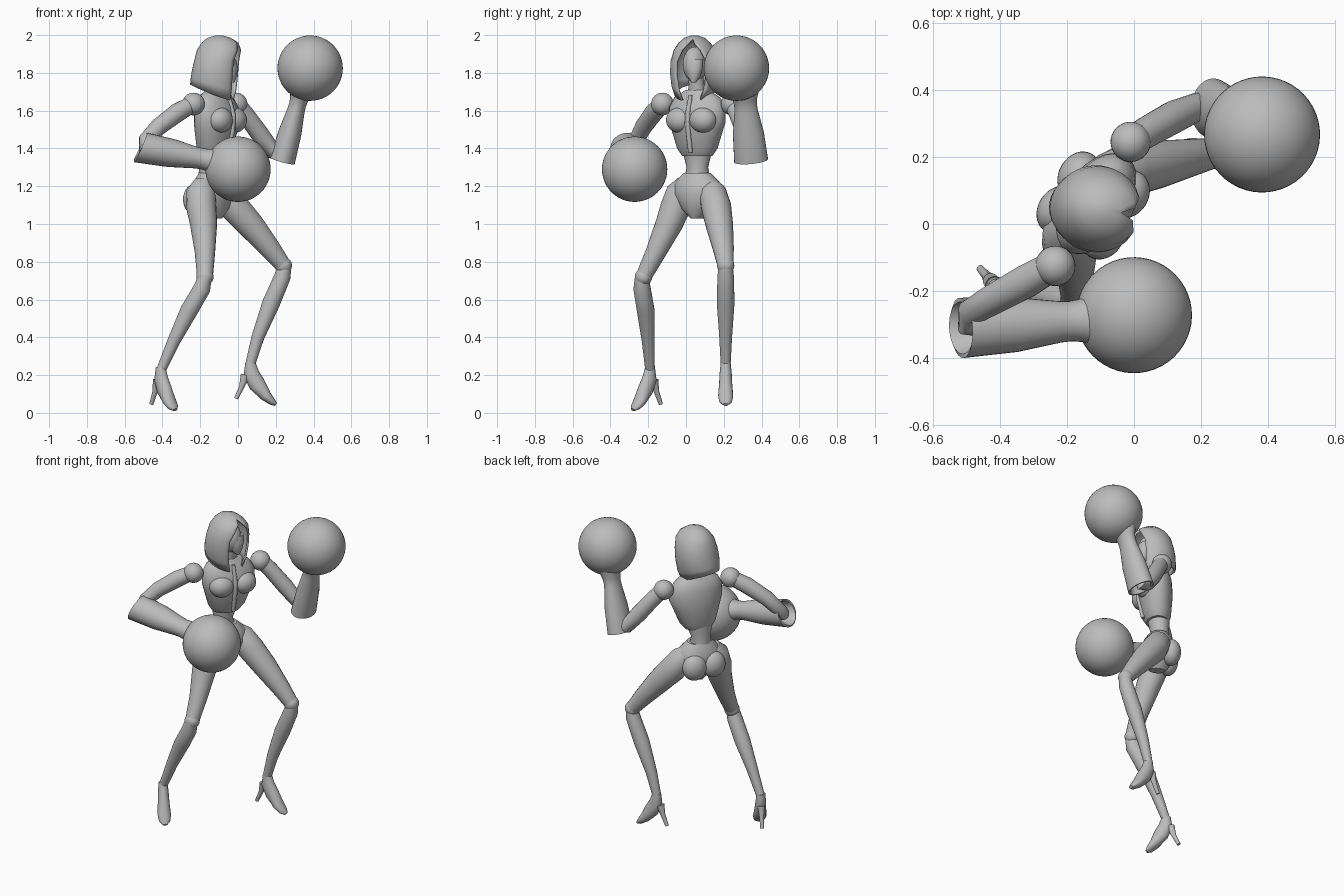
import bpy, bmesh
from math import sin, cos, pi, radians
from mathutils import Vector as V

cube = bpy.data.objects.get("Cube")
if cube:
    bpy.data.objects.remove(cube, do_unlink=True)

grey = bpy.data.materials.new("plain grey")
grey.use_nodes = True
tone = (0.5, 0.5, 0.5, 1)
grey.diffuse_color = tone
grey.node_tree.nodes["Principled BSDF"].inputs["Base Color"].default_value = tone

UP = V((0, 0, 1))
SIDE = V((0.52, 0.855, 0)).normalized()     # torso's own left
FRONT = V((SIDE.y, -SIDE.x, 0))


def finish(name, bm, angle=40):
    bmesh.ops.recalc_face_normals(bm, faces=bm.faces)
    mesh = bpy.data.meshes.new(name)
    bm.to_mesh(mesh)
    bm.free()
    ob = bpy.data.objects.new(name, mesh)
    bpy.context.collection.objects.link(ob)
    mesh.materials.append(grey)
    bpy.ops.object.select_all(action="DESELECT")
    ob.select_set(True)
    bpy.context.view_layer.objects.active = ob
    bpy.ops.object.shade_smooth_by_angle(angle=radians(angle))
    return ob


def bridge(bm, rings, closed=True):
    for low, high in zip(rings, rings[1:]):
        n = len(low)
        for i in range(n if closed else n - 1):
            j = (i + 1) % n
            bm.faces.new((low[i], low[j], high[j], high[i]))


def loft(name, stations, side=SIDE, axis=None, n=20, tilt=None):
    """Elliptical rings (centre, half width, half depth) joined along a path."""
    bm = bmesh.new()
    rings = []
    for k, (c, a, b) in enumerate(stations):
        before, after = stations[max(k - 1, 0)][0], stations[min(k + 1, len(stations) - 1)][0]
        t = (axis or (V(after) - V(before))).normalized()
        u = (side - t * side.dot(t)).normalized()
        w = t.cross(u)
        ring = []
        for i in range(n):
            p = 2 * pi * i / n
            off = u * a * cos(p) + w * b * sin(p)
            if tilt and k < 4:
                off += t * off.z * tilt * (1 - k / 4)
            ring.append(bm.verts.new(V(c) + off))
        rings.append(ring)
    bridge(bm, rings)
    bm.faces.new(rings[0])
    bm.faces.new(rings[-1])
    return finish(name, bm)


def tube(name, points, side=SIDE):
    return loft(name, [((x, y, z), r, r) for x, y, z, r in points], side)


def ball(name, centre, radius, squash=(1, 1, 1), segments=32):
    """Sphere, optionally squashed along the torso's side, front and up."""
    bm = bmesh.new()
    bmesh.ops.create_uvsphere(bm, u_segments=segments, v_segments=segments // 2, radius=radius)
    for v in bm.verts:
        v.co = V(centre) + SIDE * v.co.x * squash[0] + FRONT * v.co.y * squash[1] + UP * v.co.z * squash[2]
    return finish(name, bm)


def column(name, levels):
    return loft(name, [((x, y, z), w, d) for x, y, z, w, d in levels], SIDE, UP, 24)


# Torso: chest armour, waist and pelvis
column("chest", [(-.13, .06, 1.36, .085, .065), (-.125, .06, 1.4, .115, .085),
                 (-.115, .06, 1.5, .15, .1), (-.11, .06, 1.54, .165, .105),
                 (-.115, .06, 1.62, .165, .095), (-.12, .06, 1.67, .135, .075),
                 (-.115, .06, 1.71, .065, .05)])
column("neck", [(-.115, .06, 1.68, .055, .05), (-.1, .055, 1.74, .04, .04), (-.09, .05, 1.8, .04, .04)])
column("waist", [(-.145, .06, 1.22, .075, .065), (-.15, .06, 1.3, .058, .055), (-.135, .06, 1.4, .085, .07)])
column("pelvis", [(-.13, .06, 1.03, .03, .05), (-.13, .06, 1.08, .085, .08), (-.135, .06, 1.16, .14, .1),
                  (-.135, .06, 1.22, .13, .09), (-.14, .06, 1.27, .075, .065)])
for label, s in (("left", 1), ("right", -1)):
    breast = V((-.11, .06, 1.55)) + SIDE * s * .072 + FRONT * .062
    ball(label + "_breast", breast, .075, (1, .85, .9))
    seat = V((-.14, .06, 1.13)) + SIDE * s * .06 - FRONT * .065
    ball(label + "_buttock", seat, .075, (1, .8, 1.1))

# Chest centre ridge and seat belt of the armour
tube("chest_seam", [(*(V((-.11, .06, z)) + FRONT * d), r)
                    for z, d, r in ((1.38, .07, .012), (1.5, .095, .014), (1.58, .098, .014), (1.68, .07, .01))])


# Hood: rings left open at the front, curving shut over the crown
def hood():
    face = V((.98, -.17, 0)).normalized()
    across = UP.cross(face)
    levels = [(1.695, .045, -.135, .113, .1, 28), (1.74, .035, -.122, .122, .116, 36),
              (1.8, .012, -.113, .125, .124, 40), (1.86, 0, -.105, .122, .121, 40),
              (1.92, 0, -.097, .115, .104, 28), (1.955, 0, -.095, .094, .08, 12),
              (1.98, 0, -.1, .06, .052, 0), (1.993, 0, -.1, .015, .013, 0)]
    bm = bmesh.new()
    rings = []
    for z, drop, cx, depth, width, gap in levels:
        ring = []
        for i in range(33):
            p = radians(gap + (360 - 2 * gap) * i / 32)
            c = V((cx, .045, z - drop * cos(p)))
            ring.append(bm.verts.new(c + face * depth * cos(p) + across * width * sin(p)))
        rings.append(ring)
    bridge(bm, rings, closed=False)
    bm.faces.new(rings[-1][:-1])
    bmesh.ops.remove_doubles(bm, verts=bm.verts, dist=.0004)
    ob = finish("hood", bm, 50)
    shell = ob.modifiers.new("cloth thickness", "SOLIDIFY")
    shell.thickness = .012
    shell.offset = 0


hood()
ball("head", (-.085, .047, 1.845), .075, (.8, 1, 1.25))
# Mask: lower face plate with a pointed chin
column("face_mask", [(-.03, .04, 1.75, .012, .012), (-.04, .042, 1.78, .035, .032),
                     (-.045, .043, 1.83, .05, .042), (-.05, .045, 1.87, .05, .036)])

# Arms: shoulder ball, upper arm, hollow flared gauntlet, round glove
arms = {
    "right": dict(shoulder=(-.235, -.125, 1.635),
                  upper=[(-.25, -.13, 1.63, .045), (-.32, -.17, 1.59, .05), (-.42, -.225, 1.515, .046),
                         (-.49, -.265, 1.44, .04), (-.5, -.29, 1.41, .042), (-.4, -.303, 1.385, .04)],
                  elbow=(-.515, -.31, 1.405), wrist=(-.19, -.29, 1.345),
                  glove=(0, -.272, 1.29), flat=.92, tilt=.45),
    "left": dict(shoulder=(-.01, .245, 1.635),
                 upper=[(0, .25, 1.63, .045), (.04, .275, 1.58, .047), (.12, .32, 1.47, .049),
                        (.19, .35, 1.38, .042), (.225, .35, 1.36, .042), (.255, .34, 1.43, .038)],
                 elbow=(.235, .345, 1.335), wrist=(.315, .315, 1.63),
                 glove=(.382, .267, 1.825), flat=.75, tilt=0),
}
gauntlet = [(.25, .05), (0, .078), (0, .09), (.5, .082), (.9, .062), (1, .06), (1.1, .064), (1.28, .085)]
for label, arm in arms.items():
    ball(label + "_shoulder", arm["shoulder"], .06)
    tube(label + "_upper_arm", arm["upper"], V((.3, -.5, .8)))
    start, end = V(arm["elbow"]), V(arm["wrist"])
    loft(label + "_gauntlet", [(start.lerp(end, t), r, r * arm["flat"]) for t, r in gauntlet],
         V((0, 1, 0)), end - start, 28, arm["tilt"])
    ball(label + "_glove", arm["glove"], .173, segments=48)

# Legs: thigh, knee, shin
legs = {
    "right": dict(thigh=[(-.185, -.0, 1.22, .05), (-.195, -.025, 1.17, .078), (-.195, -.055, 1.09, .08),
                         (-.182, -.09, 1.0, .072), (-.175, -.16, .85, .054), (-.175, -.225, .72, .042)],
                  shin=[(-.175, -.235, .72, .036), (-.19, -.233, .66, .046), (-.26, -.213, .54, .047),
                        (-.34, -.2, .38, .034), (-.41, -.19, .22, .025)],
                  ankle=(-.41, -.19, .232), toward=(.65, -.76, 0), reach=.8),
    "left": dict(thigh=[(-.1, .125, 1.21, .045), (-.075, .14, 1.17, .072), (-.02, .16, 1.09, .08),
                        (.07, .178, .99, .072), (.17, .198, .87, .056), (.24, .21, .78, .043)],
                 shin=[(.248, .21, .79, .036), (.235, .21, .72, .044), (.175, .21, .58, .047),
                       (.105, .21, .4, .034), (.063, .21, .25, .026)],
                 ankle=(.065, .21, .26), toward=(1, 0, 0), reach=.92),
}
shoe = [(0, .01, .026, .026), (.005, -.05, .032, .042), (.04, -.11, .035, .045),
        (.09, -.17, .04, .03), (.125, -.2, .034, .02), (.148, -.216, .014, .009)]
heel = [(-.025, -.06, .024, .026), (-.045, -.12, .014, .014), (-.075, -.185, .011, .011)]
for label, leg in legs.items():
    tube(label + "_thigh", leg["thigh"])
    tube(label + "_shin", leg["shin"])
    ball(label + "_knee", leg["thigh"][-1][:3], .046, segments=20)
    ahead = V(leg["toward"]).normalized()
    ankle = V(leg["ankle"])
    for part, shape in (("shoe", shoe), ("heel", heel)):
        loft(label + "_" + part,
             [(ankle + ahead * f * (leg["reach"] if f > 0 else 1) + UP * h, w, d) for f, h, w, d in shape],
             UP.cross(ahead))
